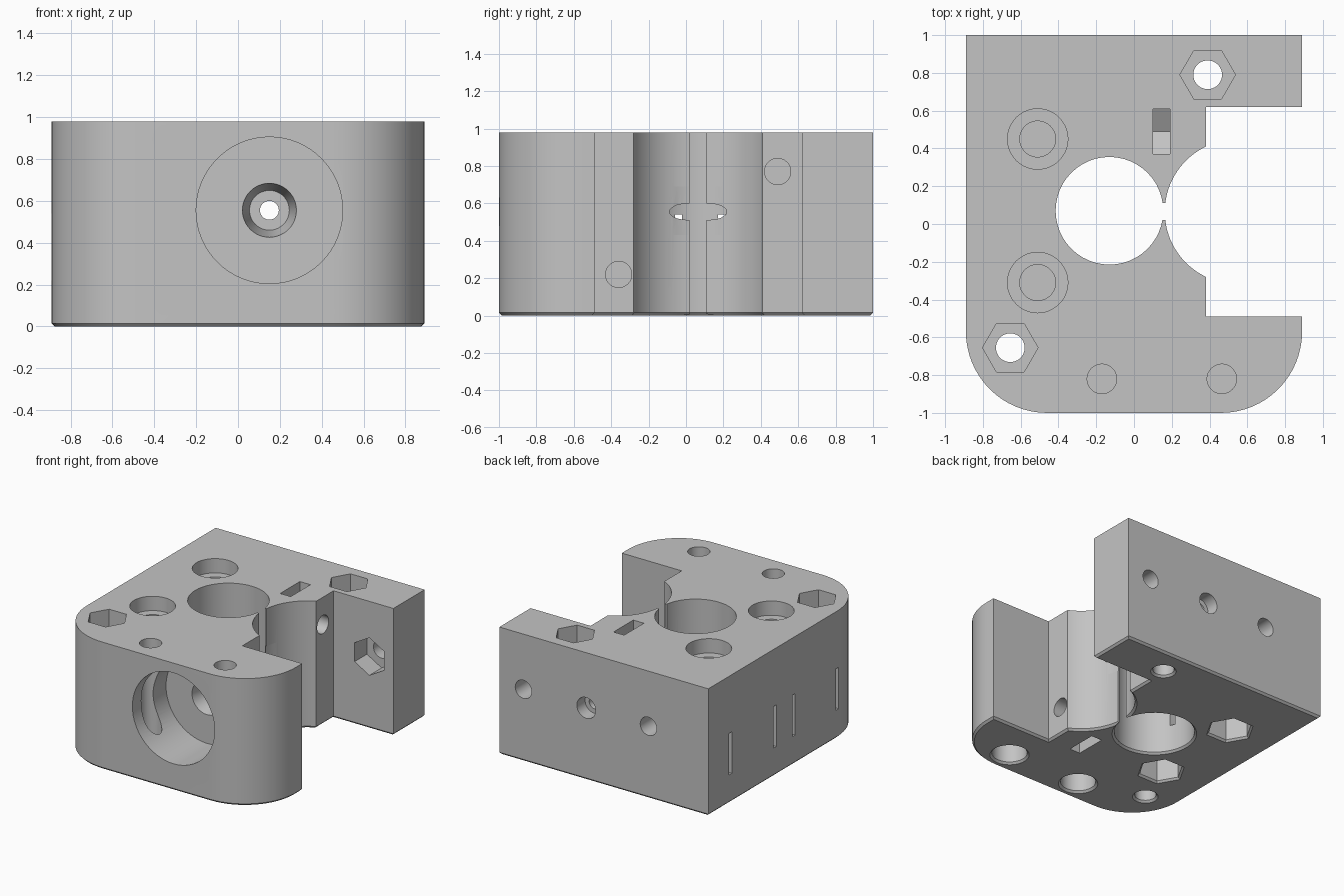
import bpy, bmesh, math
from mathutils import Matrix, Vector

cube = bpy.data.objects.get("Cube")
if cube:
    bpy.data.objects.remove(cube)

H = 0.98        # block height
CH = 0.015      # bottom chamfer
OUT = 0.05      # cutter overshoot past open faces

grey = bpy.data.materials.new("plain grey")
grey.use_nodes = True
grey.diffuse_color = (0.55, 0.55, 0.55, 1)
grey.node_tree.nodes["Principled BSDF"].inputs["Base Color"].default_value = (0.55, 0.55, 0.55, 1)


def to_object(bm, name):
    bmesh.ops.recalc_face_normals(bm, faces=bm.faces)
    me = bpy.data.meshes.new(name)
    bm.to_mesh(me)
    bm.free()
    me.materials.append(grey)
    ob = bpy.data.objects.new(name, me)
    bpy.context.collection.objects.link(ob)
    return ob


# Block outline: square back corners, rounded front corners, notch on the left side
def corner(cx, cy, r, start, n=16):
    return [(cx + r * math.cos(start + math.pi / 2 * i / n),
             cy + r * math.sin(start + math.pi / 2 * i / n)) for i in range(n + 1)]


R = 0.43
outline = [(0.89, 0.62), (0.89, 1), (-0.89, 1)]
outline += corner(-0.89 + R, -1 + R, R, math.pi)
outline += corner(0.89 - R, -1 + R, R, 1.5 * math.pi)
outline += [(0.89, -0.49), (0.38, -0.49), (0.38, 0.62)]

bm = bmesh.new()
base = bm.faces.new([bm.verts.new((x, y, 0)) for x, y in outline])
res = bmesh.ops.extrude_face_region(bm, geom=[base], use_keep_orig=True)
top = [v for v in res["geom"] if isinstance(v, bmesh.types.BMVert)]
bmesh.ops.translate(bm, verts=top, vec=(0, 0, H))
bmesh.ops.recalc_face_normals(bm, faces=bm.faces)
rim = [e for e in bm.edges if all(v.co.z < 0.001 for v in e.verts)]
bmesh.ops.bevel(bm, geom=rim, offset=CH, segments=1, affect='EDGES')
block = to_object(bm, "extruder_block")


def cut(bm):
    cutter = to_object(bm, "cutter")
    cutter.hide_render = True
    mod = block.modifiers.new("cut", 'BOOLEAN')
    mod.operation = 'DIFFERENCE'
    mod.solver = 'EXACT'
    mod.object = cutter
    bpy.context.view_layer.objects.active = block
    bpy.ops.object.modifier_apply(modifier=mod.name)
    bpy.data.objects.remove(cutter)


def hole(axis, p, q, a, b, r, r2=None, sides=48, turn=0):
    """Cut a round or hexagonal hole from a to b along an axis."""
    turned = {'X': Matrix.Rotation(math.pi / 2, 4, 'Y'),
              'Y': Matrix.Rotation(-math.pi / 2, 4, 'X'),
              'Z': Matrix.Identity(4)}[axis]
    m = (a + b) / 2
    centre = {'X': (m, p, q), 'Y': (p, m, q), 'Z': (p, q, m)}[axis]
    bm = bmesh.new()
    bmesh.ops.create_cone(bm, cap_ends=True, segments=sides, radius1=r,
                          radius2=r if r2 is None else r2, depth=b - a,
                          matrix=Matrix.Translation(centre) @ turned
                          @ Matrix.Rotation(math.radians(turn), 4, 'Z'))
    cut(bm)


def slot(x0, x1, y0, y1, z0, z1):
    bm = bmesh.new()
    size = Vector((x1 - x0, y1 - y0, z1 - z0, 1))
    mid = Vector((x0 + x1, y0 + y1, z0 + z1)) / 2
    bmesh.ops.create_cube(bm, size=1, matrix=Matrix.Translation(mid) @ Matrix.Diagonal(size))
    cut(bm)


def bottom_hole(x, y, z1, r, sides=48, turn=0):
    """Hole open at the bottom with a chamfered mouth."""
    hole('Z', x, y, -OUT, z1, r, None, sides, turn)
    hole('Z', x, y, -CH, CH, r + 2 * CH, r, sides, turn)


# Gear bore, idler curve and the gap joining them
bottom_hole(-0.13, 0.07, H + OUT, 0.285)
bottom_hole(0.545, 0.065, H + OUT, 0.382, 96)
slot(0.1, 0.22, 0.02, 0.11, -OUT, H + OUT)
hole('Z', 0.45, 0.065, 0.43, 0.69, 0.295, sides=64)

# Front socket, tapered seat and filament path
FX, FZ = 0.15, 0.555
hole('Y', FX, FZ, -1 - OUT, -0.59, 0.35, sides=64)
hole('Y', FX, FZ, -0.61, -0.42, 0.133, 0.095)
hole('Y', FX, FZ, -0.7, 1 + OUT, 0.045, sides=32)
hole('Y', FX, FZ, 0.9, 1 + OUT, 0.08)

# Side bolts in the back, with a nut pocket in the lug
hole('Y', 0.685, FZ, 0.5, 1 + OUT, 0.07)
hole('Y', 0.685, FZ, 0.55, 0.77, 0.145, sides=6)
hole('Y', -0.38, FZ, 0.62, 1 + OUT, 0.07)

# Motor bolts: counterbore on top, nut pocket below
for y in (0.45, -0.31):
    hole('Z', -0.51, y, H - 0.11, H + OUT, 0.16)
    hole('Z', -0.51, y, 0.22, H - 0.08, 0.095)
    bottom_hole(-0.51, y, 0.2, 0.16, 6, 30)

# Through bolts with nut pockets on top
for x, y in ((0.39, 0.79), (-0.655, -0.655)):
    bottom_hole(x, y, H + OUT, 0.076)
    hole('Z', x, y, H - 0.2, H + OUT, 0.147, sides=6, turn=30)

# Front mounting bolts, counterbored from below
for x in (-0.17, 0.465):
    hole('Z', x, -0.82, 0.22, H + OUT, 0.078)
    bottom_hole(x, -0.82, 0.2, 0.125)

# Clamp screws with captive nut slots, one from the top and one from below
for y, z, z0, z1 in ((0.49, 0.77, 0.77, H + OUT), (-0.36, 0.22, -OUT, 0.22)):
    hole('X', y, z, -0.05, 0.38 + OUT, 0.07)
    hole('X', y, z, 0.1, 0.19, 0.139, sides=6, turn=30)
    slot(0.1, 0.19, y - 0.12, y + 0.12, z0, z1)

# Thin stiffening slits in the right side
for y, x1 in ((0.73, -0.6), (0.19, -0.3), (-0.04, -0.3), (-0.57, -0.75)):
    slot(-0.89 - OUT, x1, y - 0.018, y + 0.018, 0.22, 0.54)

# Smooth the curved walls, keep the edges crisp
bpy.ops.object.select_all(action='DESELECT')
block.select_set(True)
bpy.context.view_layer.objects.active = block
bpy.ops.object.shade_smooth_by_angle(angle=math.radians(25))
